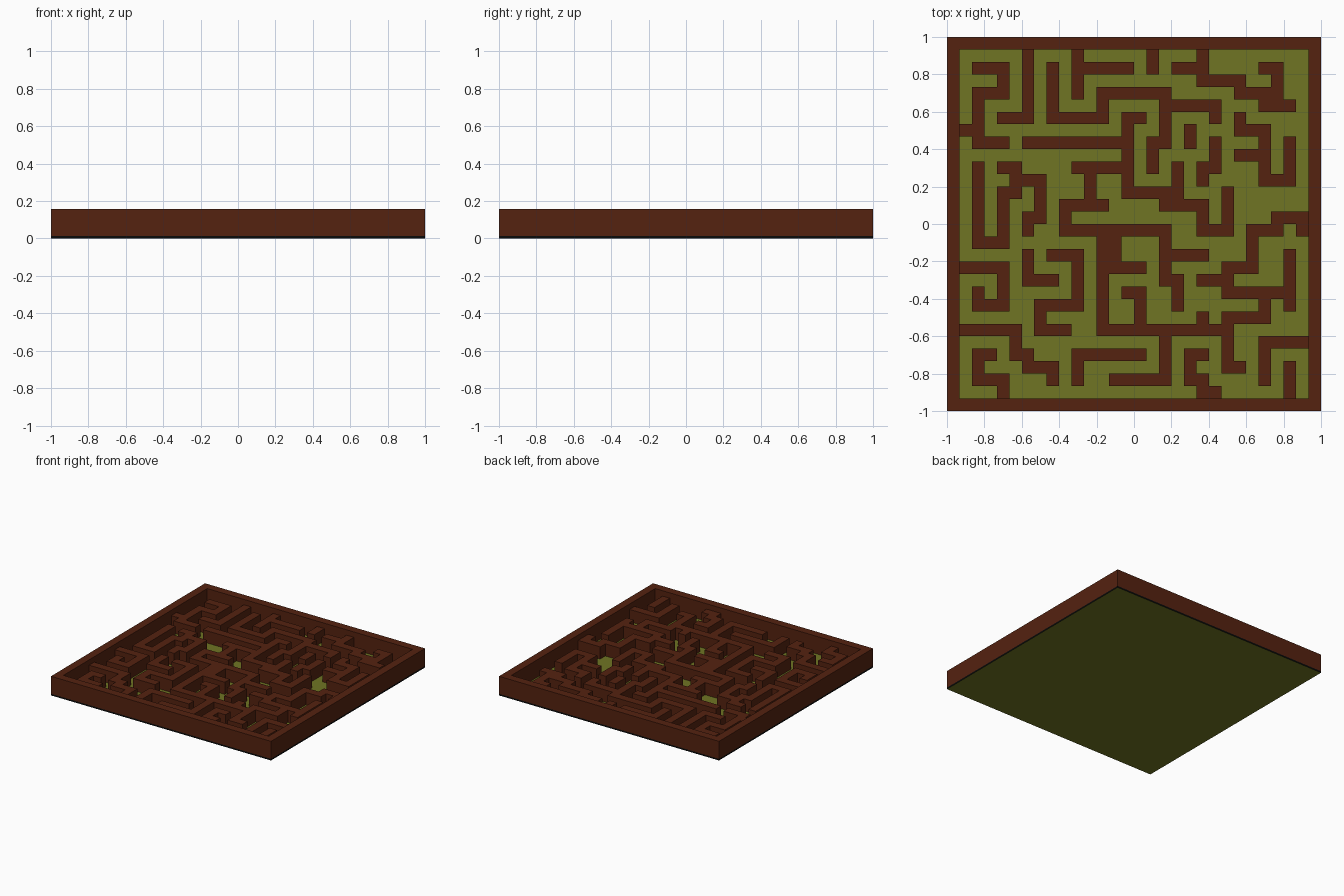
import bpy
import bmesh

cube = bpy.data.objects.get("Cube")
if cube:
    bpy.data.objects.remove(cube, do_unlink=True)

CELLS = 30            # cells along each side, border included
CELL = 2 / CELLS
FLOOR_TOP = 0.013
WALL_TOP = 0.113
BORDER_TOP = 0.157

# Maze plan inside the border: back row first, left column first
PLAN = """
.....#...#....#...#.........
"""
PLAN = [
    ".....#." "..#...." ".#...#." ".......",
    ".###.#." "#.#####" ".#.###." "...##..",
    "...#.#." "#.#...." ".....##" "##..#..",
    ".###.#." "#.#.###" "###...." ".####..",
    ".#...#." "#...#.." "..#####" "...###.",
    ".#.###." "#####.#" "#.#...#" ".#.....",
    "##....." "......#" "..#.#.." ".###...",
    ".###.##" "#######" ".##.#.#" "...#.#.",
    "......." "......#" ".#....#" ".###.#.",
    ".#.##.." "..#####" ".#.#.##" "...#.#.",
    ".#..###" "...#..#" "...#.#." "...###.",
    ".#.##.#" "...#..#" "####..." "#......",
    ".#.#..#" ".####.." "..####." "#......",
    ".#.#.##" ".#....." ".....#." "#...###",
    ".#.#.#." ".######" "###..##" "#.###.#",
    ".###..." "....##." "..#...." "..#....",
    ".....#." "###.##." "..####." "..#..#.",
    "####.#." "..#.###" "#.#...." "###..#.",
    "...#.##" "#.#.#.." "..##.##" "#....#.",
    ".#.#..." "..#.#.#" "#..#..." "######.",
    ".###..#" "###.#.." "#..#..." "...#.#.",
    "......#" "....#.." "#....#." "####...",
    "#####.#" "##..###" "#######" "#......",
    "....#.." "......." "..#...." "#..####",
    ".##.##." "..#####" "#.#.##." "#..#...",
    ".#...##" "#.#...." "..#.#.." "##.#.#.",
    ".###..." "#.#..##" "###.##." "...#.#.",
    "...#..." "......." ".....##" ".....#.",
]


def material(name, color):
    mat = bpy.data.materials.new(name)
    mat.use_nodes = True
    mat.diffuse_color = (*color, 1)
    mat.node_tree.nodes["Principled BSDF"].inputs["Base Color"].default_value = (*color, 1)
    return mat


def add_object(name, bm, mats):
    mesh = bpy.data.meshes.new(name)
    bm.to_mesh(mesh)
    bm.free()
    for mat in mats:
        mesh.materials.append(mat)
    obj = bpy.data.objects.new(name, mesh)
    bpy.context.collection.objects.link(obj)
    return obj


def is_border(row, col):
    return row in (0, CELLS - 1) or col in (0, CELLS - 1)


def is_wall(row, col):
    return not is_border(row, col) and PLAN[row - 1][col - 1] == "#"


def raise_cells(name, chosen, top, mat):
    """Keep the chosen cells of a square grid and extrude them to the given height."""
    bm = bmesh.new()
    bmesh.ops.create_grid(bm, x_segments=CELLS, y_segments=CELLS, size=1)
    unwanted = []
    for face in bm.faces:
        centre = face.calc_center_median()
        col = int((centre.x + 1) / CELL)
        row = int((1 - centre.y) / CELL)
        if not chosen(row, col):
            unwanted.append(face)
    bmesh.ops.delete(bm, geom=unwanted, context="FACES")
    bmesh.ops.translate(bm, verts=bm.verts, vec=(0, 0, FLOOR_TOP))
    raised = bmesh.ops.extrude_face_region(bm, geom=bm.faces[:])["geom"]
    bmesh.ops.translate(bm, vec=(0, 0, top - FLOOR_TOP),
                        verts=[v for v in raised if isinstance(v, bmesh.types.BMVert)])
    bmesh.ops.recalc_face_normals(bm, faces=bm.faces)
    return add_object(name, bm, [mat])


brown = material("hedge brown", (0.09, 0.016, 0.005))
green = material("floor green", (0.16, 0.178, 0.017))
black = material("base edge black", (0.003, 0.003, 0.003))

# Floor slab: green above and below, dark around its rim
bm = bmesh.new()
bmesh.ops.create_cube(bm, size=1)
bmesh.ops.scale(bm, vec=(2, 2, FLOOR_TOP), verts=bm.verts)
bmesh.ops.translate(bm, vec=(0, 0, FLOOR_TOP / 2), verts=bm.verts)
bm.normal_update()
for face in bm.faces:
    face.material_index = 0 if abs(face.normal.z) > 0.5 else 1
add_object("floor", bm, [green, black])

# Tall outer frame and the lower maze walls inside it
raise_cells("outer_border", is_border, BORDER_TOP, brown)
raise_cells("maze_walls", is_wall, WALL_TOP, brown)
